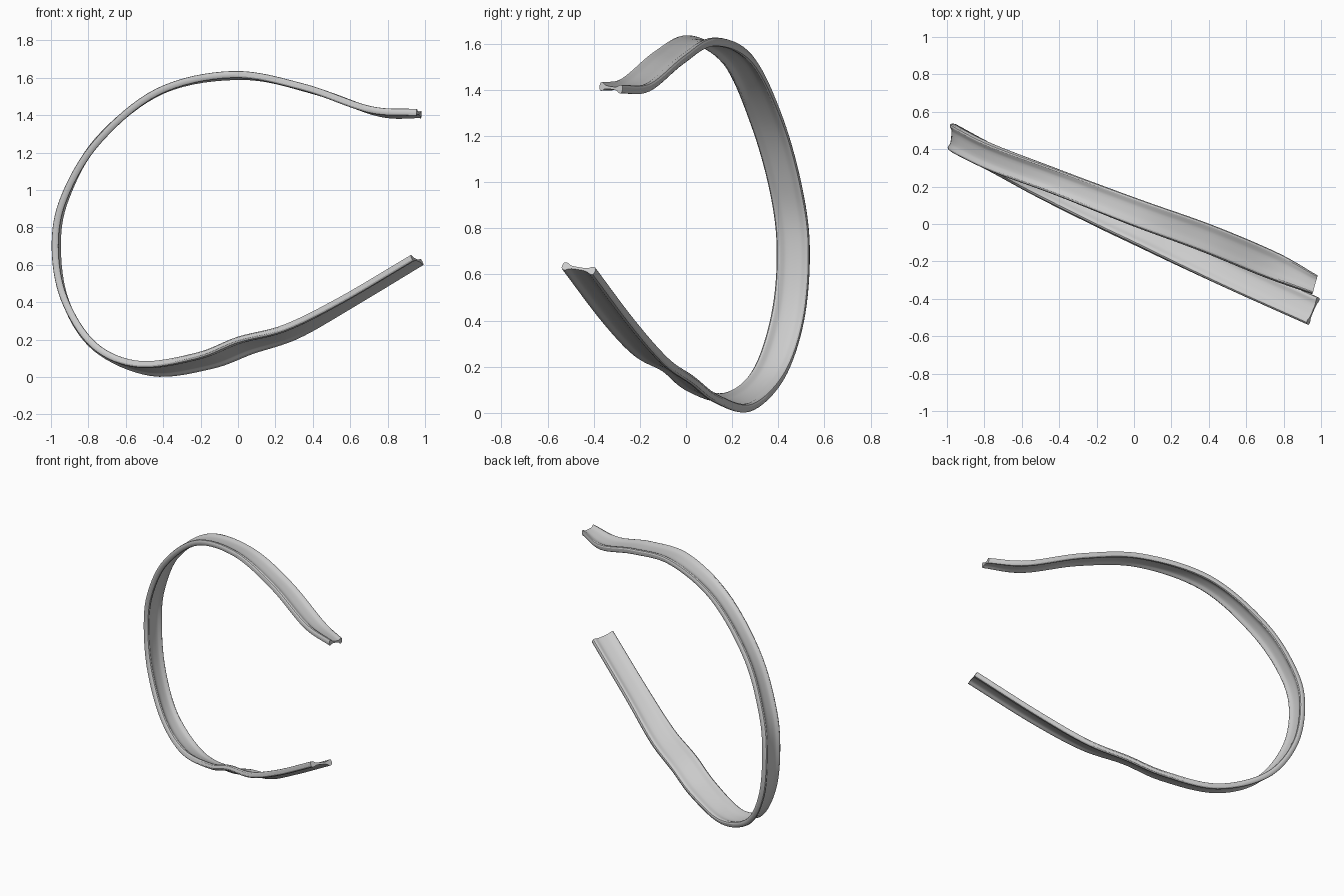
import bpy, bmesh
from mathutils import Vector

if "Cube" in bpy.data.objects:
    bpy.data.objects.remove(bpy.data.objects["Cube"])

# Front edge and back edge of the band, station by station along the open loop
STATIONS = [
    ((.955, -.37, 1.415), (.98, -.28, 1.402)),
    ((.70, -.278, 1.432), (.76, -.158, 1.41)),
    ((.35, -.135, 1.55), (.41, -.01, 1.53)),
    ((-.03, .005, 1.618), (.03, .125, 1.607)),
    ((-.43, .165, 1.525), (-.40, .285, 1.535)),
    ((-.75, .285, 1.26), (-.745, .415, 1.27)),
    ((-.93, .37, .96), (-.92, .50, .96)),
    ((-.978, .40, .70), (-.965, .53, .70)),
    ((-.93, .375, .42), (-.92, .505, .40)),
    ((-.77, .29, .17), (-.76, .42, .155)),
    ((-.53, .16, .070), (-.46, .28, .022)),
    ((-.22, .005, .115), (-.14, .135, .06)),
    ((.00, -.10, .20), (.08, .03, .14)),
    ((.25, -.22, .265), (.32, -.085, .222)),
    ((.55, -.36, .413), (.61, -.23, .388)),
    ((.93, -.53, .637), (.985, -.40, .615)),
]
STEPS = 8

# Half cross-section: position across the width, half thickness (beaded edges, thin web)
HALF = [(-.05, .0), (-.045, .010), (-.01, .017), (.05, .019), (.12, .016),
        (.19, .010), (.28, .007), (.40, .006), (.5, .006)]
UPPER = HALF + [(1 - u, h) for u, h in reversed(HALF[:-1])]
PROFILE = UPPER + [(u, -h) for u, h in reversed(UPPER[1:-1])]


def spline(points):
    """Catmull-Rom through the points."""
    p = [Vector(q) for q in points]
    p = [2 * p[0] - p[1]] + p + [2 * p[-1] - p[-2]]
    out = []
    for i in range(1, len(p) - 2):
        a, b, c, d = p[i - 1:i + 3]
        for s in range(STEPS):
            t = s / STEPS
            out.append(.5 * (2 * b + (c - a) * t + (2 * a - 5 * b + 4 * c - d) * t * t
                             + (3 * b - a - 3 * c + d) * t ** 3))
    return out + [p[-2]]


front = spline([s[0] for s in STATIONS])
back = spline([s[1] for s in STATIONS])

# Sweep the profile along the two edges
bm = bmesh.new()
rings = []
last = len(front) - 1
for i, (a, b) in enumerate(zip(front, back)):
    j, k = max(i - 1, 0), min(i + 1, last)
    tangent = front[k] + back[k] - front[j] - back[j]
    normal = tangent.cross(b - a).normalized()
    rings.append([bm.verts.new(a + (b - a) * u + normal * h) for u, h in PROFILE])
n = len(PROFILE)
for r, s in zip(rings, rings[1:]):
    for m in range(n):
        bm.faces.new((r[m], r[(m + 1) % n], s[(m + 1) % n], s[m]))
bm.faces.new(rings[0])
bm.faces.new(rings[-1])
bmesh.ops.recalc_face_normals(bm, faces=bm.faces)

mesh = bpy.data.meshes.new("curved_band")
bm.to_mesh(mesh)
bm.free()
band = bpy.data.objects.new("curved_band", mesh)
bpy.context.collection.objects.link(band)
band.select_set(True)
bpy.context.view_layer.objects.active = band
bpy.ops.object.shade_smooth_by_angle()
